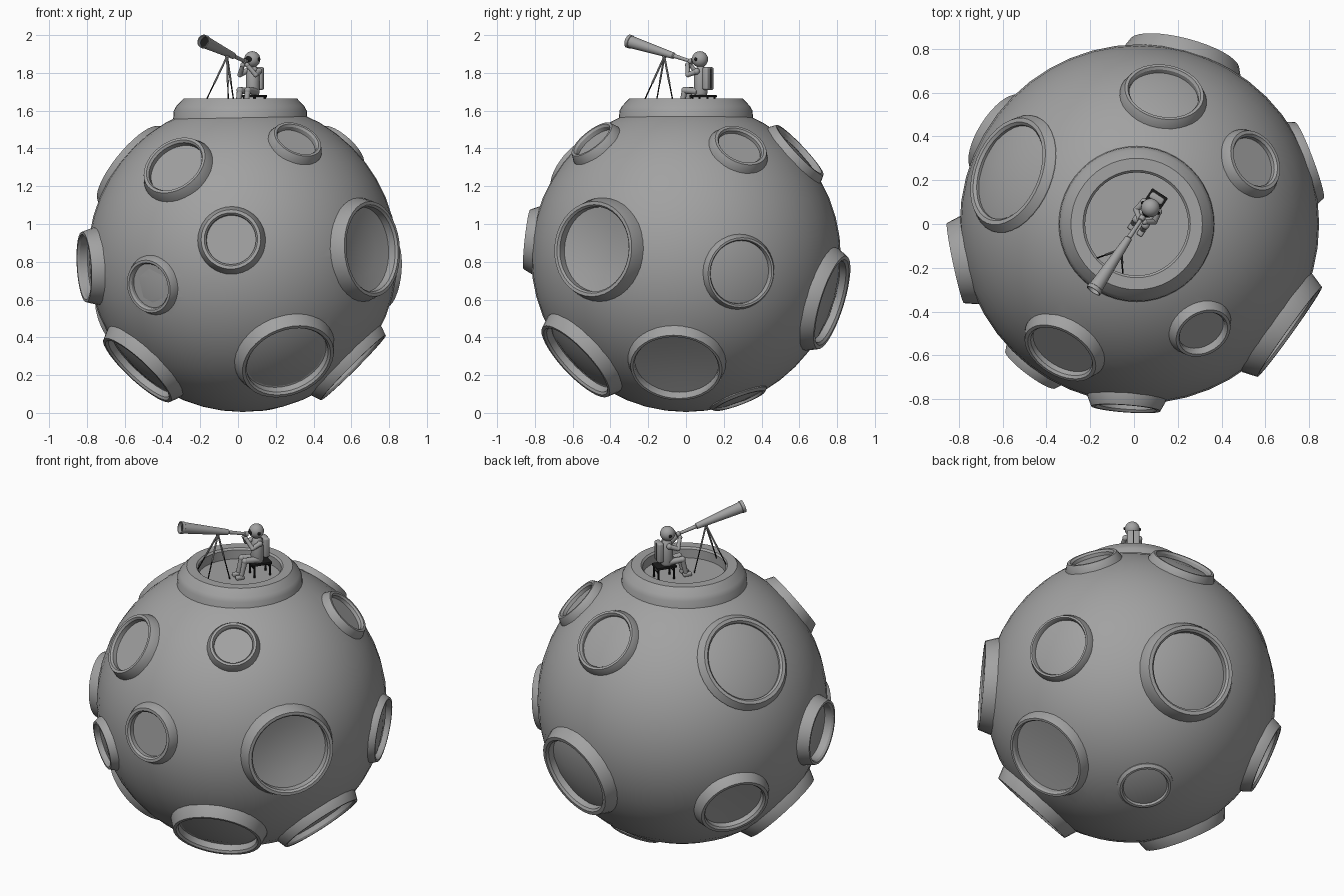
import bpy, bmesh, math
from mathutils import Vector, Matrix

cube = bpy.data.objects.get("Cube")
if cube:
    bpy.data.objects.remove(cube, do_unlink=True)


def material(name, value):
    m = bpy.data.materials.new(name)
    m.use_nodes = True
    m.diffuse_color = (value, value, value, 1)
    m.node_tree.nodes["Principled BSDF"].inputs["Base Color"].default_value = (value, value, value, 1)
    return m


GREY = material("stone grey", 0.36)
BLACK = material("black", 0.012)


def finish(name, bm, mat=GREY, matrix=None, smooth=True):
    """Turn a bmesh into a placed, shaded object."""
    if matrix is not None:
        bm.transform(matrix)
    bmesh.ops.recalc_face_normals(bm, faces=bm.faces)
    mesh = bpy.data.meshes.new(name)
    bm.to_mesh(mesh)
    bm.free()
    mesh.materials.append(mat)
    ob = bpy.data.objects.new(name, mesh)
    bpy.context.collection.objects.link(ob)
    if smooth:
        shade(ob)
    return ob


def shade(ob):
    bpy.ops.object.select_all(action='DESELECT')
    ob.select_set(True)
    bpy.context.view_layer.objects.active = ob
    bpy.ops.object.shade_smooth_by_angle(angle=math.radians(32))


def aim(origin, direction):
    """Matrix that moves local +z onto a direction."""
    turn = Vector(direction).to_track_quat('Z', 'Y').to_matrix().to_4x4()
    return Matrix.Translation(origin) @ turn


def lathe(name, profile, matrix, mat=GREY, steps=36):
    bm = bmesh.new()
    vs = [bm.verts.new((r, 0, z)) for r, z in profile]
    es = [bm.edges.new(pair) for pair in zip(vs, vs[1:])]
    bmesh.ops.spin(bm, geom=vs + es, cent=(0, 0, 0), axis=(0, 0, 1),
                   angle=math.tau, steps=steps)
    bmesh.ops.remove_doubles(bm, verts=bm.verts, dist=0.00005)
    return finish(name, bm, mat, matrix)


def rod(name, a, b, r1, r2=None, mat=GREY, sides=12, smooth=True):
    a, b = Vector(a), Vector(b)
    bm = bmesh.new()
    bmesh.ops.create_cone(bm, cap_ends=True, segments=sides, radius1=r1,
                          radius2=r1 if r2 is None else r2, depth=(b - a).length)
    return finish(name, bm, mat, aim((a + b) / 2, b - a), smooth)


def ball(name, c, r, mat=GREY, scale=(1, 1, 1), matrix=None):
    bm = bmesh.new()
    bmesh.ops.create_uvsphere(bm, u_segments=20, v_segments=12, radius=r)
    m = Matrix.Translation(c) @ (matrix or Matrix()) @ Matrix.Diagonal((*scale, 1))
    return finish(name, bm, mat, m)


# Moon body
C, R = Vector((0.025, 0, 0.825)), 0.82
bm = bmesh.new()
bmesh.ops.create_uvsphere(bm, u_segments=48, v_segments=24, radius=R)
moon = finish("moon", bm, GREY, Matrix.Translation(C))

# Craters: direction, outer radius, inner radius, crest distance, floor sag (None = no cut floor)
craters = [
    ((-.35, -.57, .47), .2, .155, .845, 0),
    ((.28, -.48, .6), .15, .11, .85, 0),
    ((-.06, -.81, .09), .18, .132, .85, 0),
    ((-.48, -.64, -.15), .16, .12, .845, 0),
    ((.64, -.46, .04), .275, .225, .845, .03),
    ((.23, -.56, -.53), .275, .225, .84, .03),
    ((-.54, -.18, -.58), .265, .215, .84, .02),
    ((-.8, -.17, -.05), .205, .165, .86, .02),
    ((-.6, .24, .49), .28, .225, .812, None),
    ((.57, -.05, -.57), .26, .222, .83, .01),
    ((.51, .28, .57), .165, .12, .845, 0),
    ((.76, .285, -.08), .2, .168, .832, None),
    ((.11, .585, .55), .2, .16, .835, None),
    ((.2, .755, -.235), .285, .225, .835, None),
    ((-.63, .4, -.33), .225, .175, .845, .01),
    ((.127, .28, -.753), .16, .125, .822, None),
]
cutters = []
for i, (d, ro, ri, crest, sag) in enumerate(craters):
    m = aim(C, d)
    foot = math.sqrt(R * R - ro * ro)
    w = ro - ri
    base = foot - 0.06
    edge = base + 0.01 if sag is None else math.sqrt(R * R - ri * ri) + 0.002
    drop = sag or 0
    lathe(f"crater_{i + 1}", [
        (0, base), (ro, base), (ro, foot + 0.004), (ri + w * 0.55, crest),
        (ri + w * 0.2, crest), (ri, crest - 0.012), (ri, edge),
        (ri * 0.6, edge - drop * 0.65), (0, edge - drop)], m)
    if sag is not None:
        axis = Vector(d).normalized()
        cutters.append(rod("cutter", C + axis * (edge - drop - 0.008), C + axis * 0.95,
                           ri + w * 0.25, sides=36, smooth=False))

# Flat-rimmed summit crater
SUMMIT = Vector((0.012, 0, 0))
FLOOR = 1.6
lathe("summit_crater", [
    (0, 1.5), (.36, 1.5), (.352, 1.6), (.338, 1.625), (.3, 1.665), (.245, 1.665),
    (.235, 1.655), (.235, FLOOR), (0, FLOOR)], Matrix.Translation(SUMMIT), steps=48)
cutters.append(rod("cutter", SUMMIT + Vector((0, 0, 1.58)), SUMMIT + Vector((0, 0, 1.9)),
                   0.25, sides=48, smooth=False))

# Sink the crater floors into the moon
for c in cutters:
    c.hide_render = True
    mod = moon.modifiers.new("floor", 'BOOLEAN')
    mod.operation, mod.solver, mod.object = 'DIFFERENCE', 'EXACT', c
    bpy.ops.object.select_all(action='DESELECT')
    moon.select_set(True)
    bpy.context.view_layer.objects.active = moon
    bpy.ops.object.modifier_apply(modifier=mod.name)
    bpy.data.objects.remove(c, do_unlink=True)
shade(moon)

# Local frame of the seated figure: f forward, s sideways
f = Vector((-0.55, -0.835, 0)).normalized()
s = Vector((-f.y, f.x, 0))
P = Vector((0.078, 0.078, 0))
FACE = Matrix((s, -f, (0, 0, 1))).transposed().to_4x4()


def at(forward, side, z):
    return P + f * forward + s * side + Vector((0, 0, z))


def box(name, centre, size, mat=GREY, bevel=0):
    bm = bmesh.new()
    bmesh.ops.create_cube(bm, size=1)
    bm.transform(Matrix.Diagonal((*size, 1)))
    if bevel:
        bmesh.ops.bevel(bm, geom=bm.edges[:], offset=bevel, segments=3, affect='EDGES', profile=0.5)
    return finish(name, bm, mat, Matrix.Translation(centre) @ FACE)


# Stool
box("seat", at(-.015, 0, 1.677), (.085, .12, .014), BLACK, .003)
for a in (-.065, .03):
    for b in (-.034, .034):
        rod("stool_leg", at(a, b, FLOOR), at(a, b, 1.672), .006, mat=BLACK, sides=8)
    rod("stool_bar", at(a, -.034, 1.65), at(a, .034, 1.65), .004, mat=BLACK, sides=8)

# Astronaut body
lathe("torso", [(0, 1.683), (.032, 1.683), (.037, 1.7), (.036, 1.78), (.028, 1.82),
                (.016, 1.836), (0, 1.838)], Matrix.Translation(P), steps=20)
box("backpack", at(-.047, 0, 1.77), (.07, .034, .12), GREY, .01)
box("backpack_seam", at(-.047, 0, 1.77), (.006, .037, .105), BLACK)
ball("helmet", at(.005, 0, 1.872), .043)
ball("visor", at(.02, 0, 1.872), .033, BLACK, (.9, 1, .75), FACE)
for side in (-1, 1):
    ball("ear_piece", at(.005, side * .041, 1.872), .009, BLACK)
    # Arm raised to the eyepiece
    shoulder, elbow, hand = at(0, side * .04, 1.808), at(.048, side * .05, 1.79), at(.075, side * .014, 1.842)
    rod("upper_arm", shoulder, elbow, .015, .013)
    rod("forearm", elbow, hand, .013, .011)
    for name, c, r in (("shoulder", shoulder, .017), ("elbow", elbow, .0135), ("hand", hand, .013)):
        ball(name, c, r)
    # Bent leg
    hip, knee, ankle = at(.005, side * .02, 1.702), at(.085, side * .025, 1.708), at(.105, side * .025, 1.622)
    rod("thigh", hip, knee, .019, .017)
    rod("shin", knee, ankle, .016, .013)
    ball("knee", knee, .018)
    box("boot", at(.115, side * .025, 1.611), (.028, .05, .022), GREY, .006)

# Telescope
eye = Vector((.042, .035, 1.858))
front = Vector((-.185, -.305, 1.968))
axis = (front - eye).normalized()
length = (front - eye).length
lathe("telescope", [
    (0, 0), (.014, 0), (.014, .02), (.009, .024), (.011, .12), (.017, .125), (.019, .16),
    (.033, length - .02), (.036, length - .018), (.036, length), (.031, length),
    (.029, length - .025), (0, length - .025)], aim(eye, axis), steps=24)
rod("telescope_lens", front - axis * .025, front - axis * .021, .029, mat=BLACK, sides=24)

# Tripod
apex = eye + axis * (length * .44)
ball("tripod_head", apex - Vector((0, 0, .018)), .012)
for x, y in ((-.195, -.165), (-.05, -.245), (-.015, -.06)):
    foot = Vector((x, y, FLOOR))
    top = apex - Vector((0, 0, .02))
    mid = foot.lerp(top, .5)
    rod("tripod_leg_upper", mid, top, .0055, sides=8)
    rod("tripod_leg_lower", foot, mid, .0035, sides=8, mat=BLACK)
